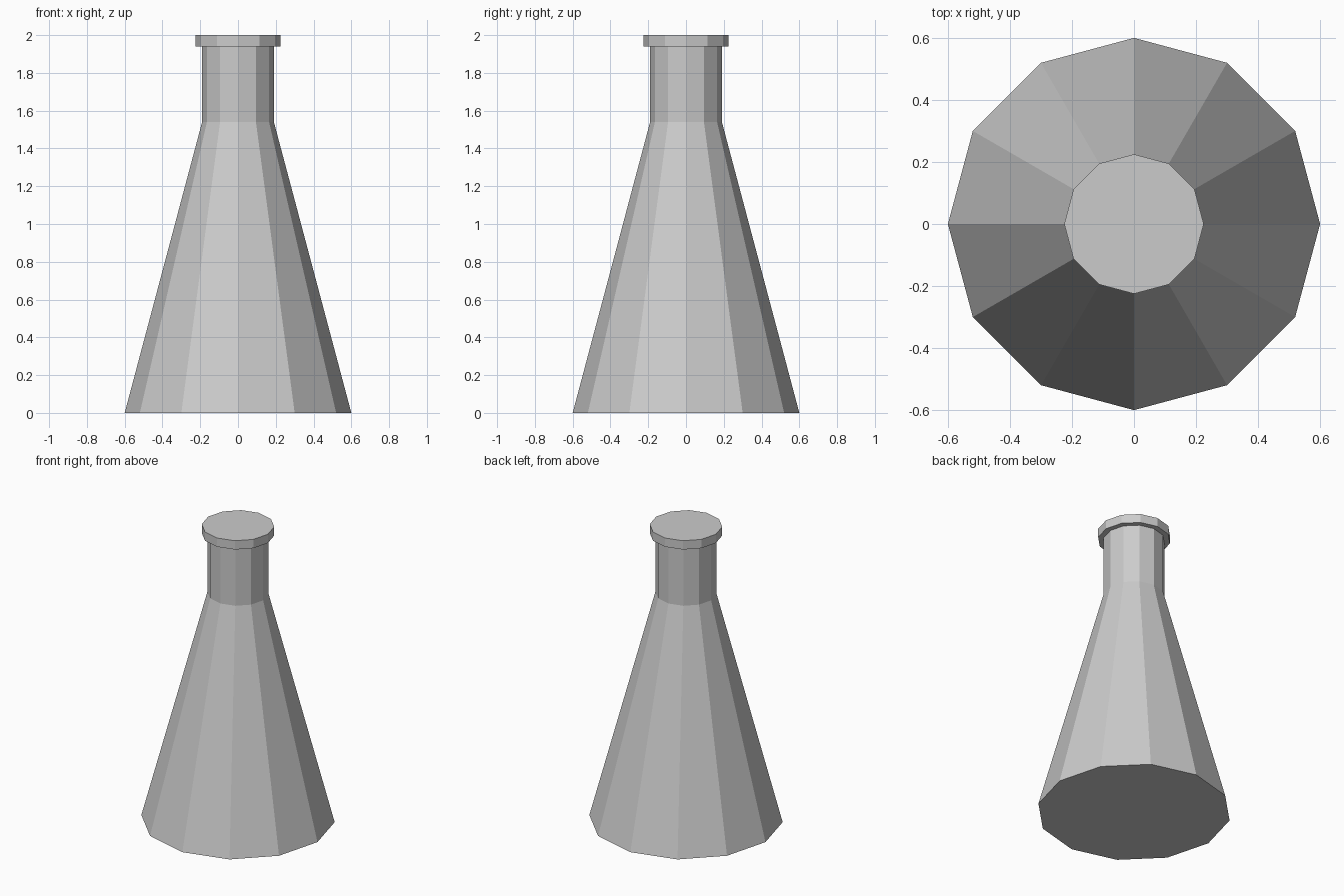
import bpy, bmesh
from math import cos, sin, tau

if "Cube" in bpy.data.objects:
    bpy.data.objects.remove(bpy.data.objects["Cube"])

SIDES = 12


def lathe(name, profile):
    """Revolve (radius, z) points into a closed, flat-faced solid."""
    bm = bmesh.new()
    rings = [[bm.verts.new((r * cos(tau * i / SIDES), r * sin(tau * i / SIDES), z))
              for i in range(SIDES)] for r, z in profile]
    for low, high in zip(rings, rings[1:]):
        for i in range(SIDES):
            j = (i + 1) % SIDES
            bm.faces.new((low[i], low[j], high[j], high[i]))
    bm.faces.new(rings[0][::-1])
    bm.faces.new(rings[-1])
    mesh = bpy.data.meshes.new(name)
    bm.to_mesh(mesh)
    bm.free()
    obj = bpy.data.objects.new(name, mesh)
    bpy.context.collection.objects.link(obj)
    return obj


# Conical flask: base, shoulder, neck, then the stepped lip with a flat closed top
lathe("conical_flask", [
    (0.60, 0.00),
    (0.19, 1.54),
    (0.19, 1.94),
    (0.225, 1.94),
    (0.225, 2.00),
])
